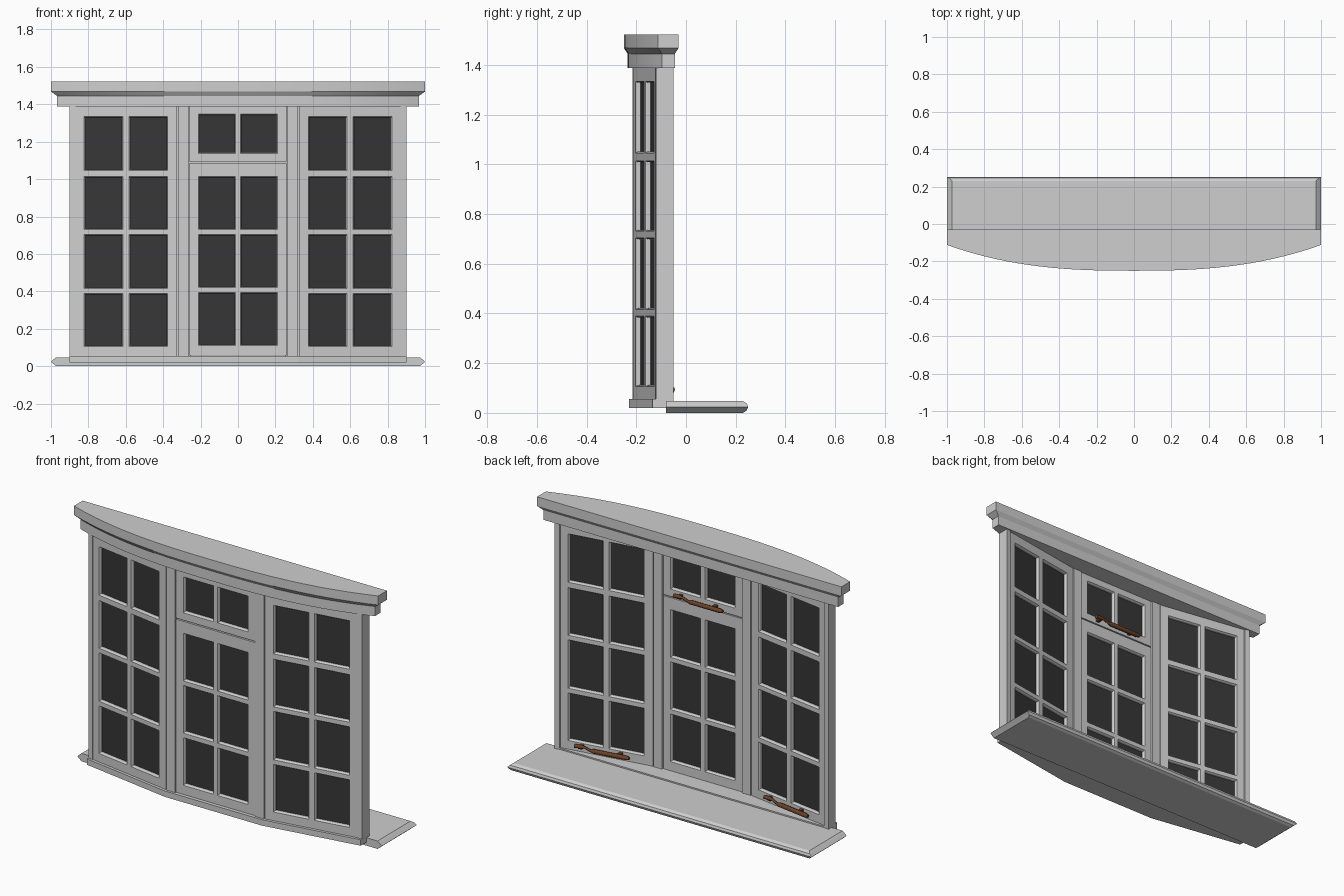
import bpy, bmesh

cube = bpy.data.objects.get("Cube")
if cube:
    bpy.data.objects.remove(cube, do_unlink=True)


def material(name, color):
    m = bpy.data.materials.new(name)
    m.use_nodes = True
    m.diffuse_color = (*color, 1)
    m.node_tree.nodes["Principled BSDF"].inputs["Base Color"].default_value = (*color, 1)
    return m


PAINT = material("painted wood", (0.62, 0.62, 0.62))
GLASS = material("dark glass", (0.037, 0.037, 0.037))
BROWN = material("brown metal", (0.15, 0.055, 0.02))


def bay(x):
    """Front plane of the bay: flat middle, wings folding back."""
    return -0.215 + max(0, abs(x) - 0.32) * 0.164


def finish(name, bm, mats, smooth=False):
    bmesh.ops.recalc_face_normals(bm, faces=bm.faces)
    mesh = bpy.data.meshes.new(name)
    bm.to_mesh(mesh)
    bm.free()
    obj = bpy.data.objects.new(name, mesh)
    bpy.context.collection.objects.link(obj)
    for m in mats:
        mesh.materials.append(m)
    if smooth:
        bpy.ops.object.select_all(action="DESELECT")
        obj.select_set(True)
        bpy.context.view_layer.objects.active = obj
        bpy.ops.object.shade_smooth_by_angle()
    return obj


def loft(name, outlines, mat=PAINT, smooth=False):
    """Stack matching closed outlines into a capped solid."""
    bm = bmesh.new()
    rings = [[bm.verts.new(p) for p in ring] for ring in outlines]
    n = len(rings[0])
    for a, b in zip(rings, rings[1:]):
        for i in range(n):
            j = (i + 1) % n
            bm.faces.new((a[i], a[j], b[j], b[i]))
    bm.faces.new(rings[0][::-1])
    bm.faces.new(rings[-1])
    return finish(name, bm, [mat], smooth)


def bay_box(name, x0, x1, z0, z1, d0, d1, mat=PAINT):
    """Block that follows the bay plane, d measured backward from it."""
    plan = [(x0, bay(x0) + d0), (x1, bay(x1) + d0), (x1, bay(x1) + d1), (x0, bay(x0) + d1)]
    return loft(name, [[(x, y, z) for x, y in plan] for z in (z0, z1)], mat)


def sash(name, xs, zs, d0, d1):
    """Two-sided glazed panel; odd cells of the grid are panes with sloped beads."""
    bm = bmesh.new()
    panes = []
    for d, step in ((d0, 1), (d1, -1)):
        grid = [[bm.verts.new((x, bay(x) + d, z)) for z in zs] for x in xs]
        for i in range(len(xs) - 1):
            for j in range(len(zs) - 1):
                quad = [grid[i][j], grid[i + 1][j], grid[i + 1][j + 1], grid[i][j + 1]]
                f = bm.faces.new(quad[::step])
                if i % 2 and j % 2:
                    panes.append(f)
    bm.normal_update()
    rim = [e for e in bm.edges if e.is_boundary]
    bmesh.ops.inset_individual(bm, faces=panes, thickness=0.007, depth=-0.008)
    bmesh.ops.inset_individual(bm, faces=panes, thickness=0.001, depth=-0.012)
    for f in panes:
        f.material_index = 1
    bmesh.ops.bridge_loops(bm, edges=rim)
    return finish(name, bm, [PAINT, GLASS])


# Inner sill with pointed ends and rounded rear nose
sill = []
for z, ix, iy in ((0, 0.027, 0.022), (0.008, 0.018, 0.007), (0.023, 0, 0),
                  (0.037, 0.015, 0.005), (0.047, 0.027, 0.02)):
    x, y = 1 - ix, 0.25 - iy
    sill.append([(-x, -0.08, z), (x, -0.08, z), (x, y, z), (-x, y, z)])
loft("inner_sill", sill)

# Base rail under the bay
front = [(x, bay(x) - 0.014) for x in (-0.9, -0.32, 0.32, 0.9)]
plan = front + [(0.9, -0.055), (-0.9, -0.055)]
loft("base_rail", [[(x, y, z) for x, y in plan] for z in (0.02, 0.055)])

# Bowed cornice with flared upper lip
STEPS = 32
cornice = []
for z, half, y_front, y_back in ((1.388, 0.968, -0.235, -0.045), (1.445, 0.968, -0.235, -0.045),
                                 (1.468, 1, -0.25, -0.03), (1.522, 1, -0.25, -0.03)):
    ring = []
    for i in range(STEPS + 1):
        t = 2 * i / STEPS - 1
        ring.append((t * half, y_front + 0.138 * abs(t) ** 2.6, z))
    cornice.append(ring + [(half, y_back, z), (-half, y_back, z)])
loft("cornice", cornice, smooth=True)

# Wings: jamb, mullion post, hidden stop and glazed panel on each side
wing_x = [0.325, 0.376, 0.584, 0.616, 0.824, 0.869]
wing_z = [0.055, 0.106, 0.389, 0.416, 0.704, 0.731, 1.014, 1.046, 1.334, 1.39]
for side, s in (("left", 1), ("right", -1)):
    def span(a, b):
        return sorted((s * a, s * b))
    bay_box(side + "_jamb", *span(0.87, 0.9), 0.02, 1.39, 0, 0.07)
    bay_box(side + "_post", *span(0.263, 0.32), 0.055, 1.39, 0, 0.065)
    bay_box(side + "_post_stop", *span(0.25, 0.335), 0.055, 1.39, 0.03, 0.05)
    sash(side + "_wing_sash", sorted(s * x for x in wing_x), wing_z, 0.003, 0.062)

# Middle casement and top vent
mid_x = [-0.259, -0.212, -0.014, 0.014, 0.212, 0.259]
sash("middle_sash", mid_x,
     [0.057, 0.111, 0.394, 0.421, 0.704, 0.731, 1.014, 1.085], 0.004, 0.058)
sash("vent_sash", mid_x, [1.092, 1.136, 1.349, 1.388], 0.004, 0.058)
bay_box("transom_stop", -0.25, 0.25, 1.075, 1.1, 0.03, 0.05)


# Window stays: cranked arm running into a thick bar, on two pegs
def stay(name, cx, z):
    curve = bpy.data.curves.new(name, "CURVE")
    curve.dimensions = "3D"
    curve.bevel_depth = 0.01
    curve.bevel_resolution = 2
    curve.use_fill_caps = True
    path = [(0.16, 0.004, 1.2), (0.13, 0.006, 1.1), (0.1, 0.006, 0.7), (0.07, -0.006, 0.7),
            (0.05, -0.006, 1.3), (-0.14, -0.006, 1.3), (-0.16, -0.006, 0.9)]
    spline = curve.splines.new("POLY")
    spline.points.add(len(path) - 1)
    for p, (dx, dz, r) in zip(spline.points, path):
        p.co = (cx + dx, bay(cx + dx) + 0.085, z + dz, 1)
        p.radius = r
    curve.materials.append(BROWN)
    bpy.context.collection.objects.link(bpy.data.objects.new(name, curve))
    for i, dx in enumerate((0.13, -0.1)):
        bay_box(f"{name}_peg_{i + 1}", cx + dx - 0.01, cx + dx + 0.01,
                z - 0.01, z + 0.01, 0.05, 0.085, BROWN)


stay("left_stay", 0.61, 0.09)
stay("right_stay", -0.6, 0.09)
stay("vent_stay", 0.01, 1.115)
